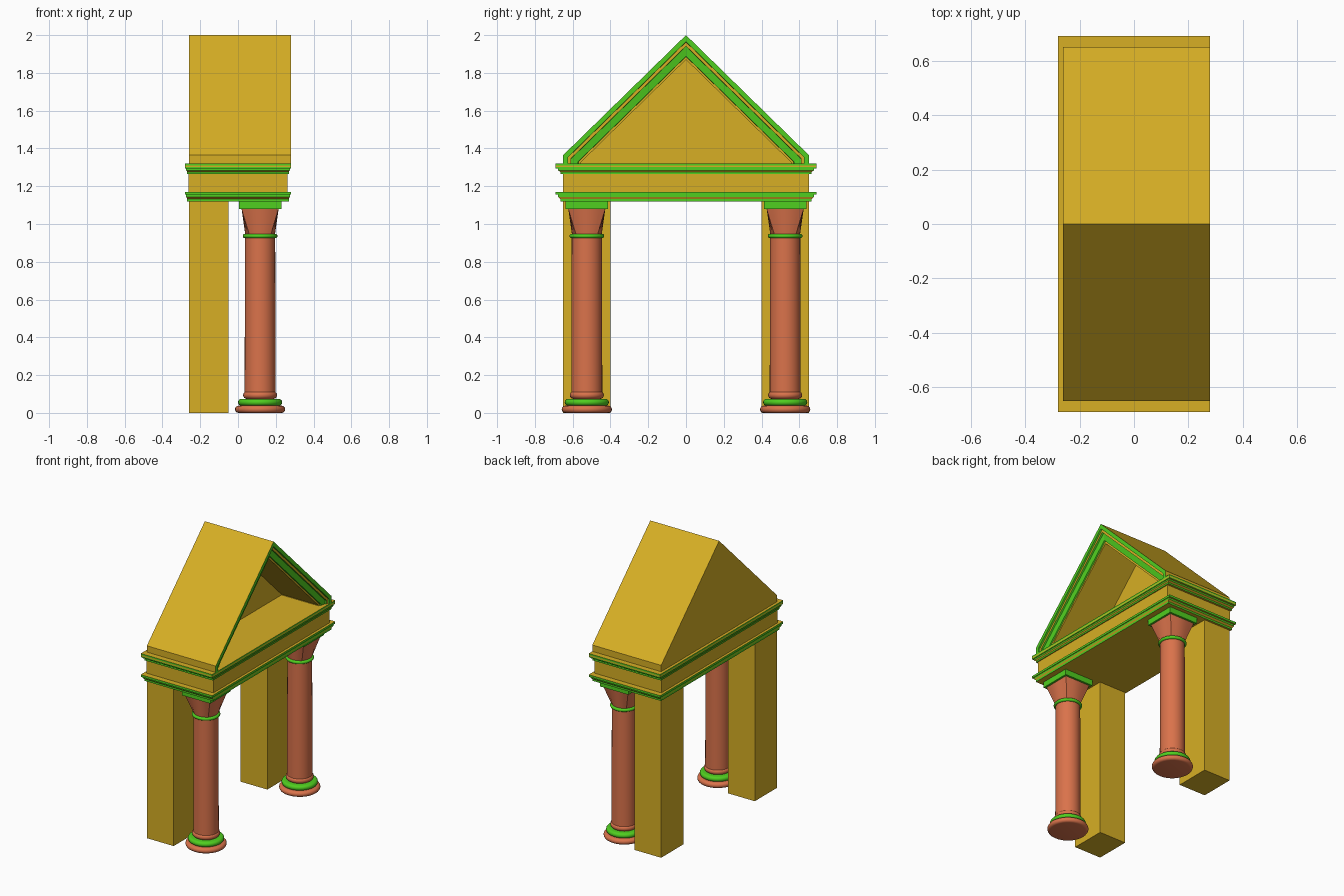
import bpy, bmesh, math

if "Cube" in bpy.data.objects:
    bpy.data.objects.remove(bpy.data.objects["Cube"])


def material(name, rgb):
    m = bpy.data.materials.new(name)
    m.diffuse_color = (*rgb, 1)
    m.use_nodes = True
    m.node_tree.nodes["Principled BSDF"].inputs["Base Color"].default_value = m.diffuse_color
    return m


MATS = [material("golden stone", (0.68, 0.43, 0.018)),
        material("green trim", (0.08, 0.62, 0.014)),
        material("terracotta", (0.70, 0.17, 0.07))]
GOLD, GREEN, RED = 0, 1, 2


def loft(name, rings, colours, closed=True, start=None, end=None, smooth=False):
    """Join point rings with bands; each band and end cap has its own colour."""
    bm = bmesh.new()
    rows = [[bm.verts.new(p) for p in r] for r in rings]
    n = len(rows[0])
    for a, b, c in zip(rows, rows[1:], colours):
        for i in range(n if closed else n - 1):
            j = (i + 1) % n
            bm.faces.new((a[i], a[j], b[j], b[i])).material_index = c
    for cap, row in ((start, rows[0]), (end, rows[-1])):
        if cap is not None:
            bm.faces.new(row).material_index = cap
    bmesh.ops.recalc_face_normals(bm, faces=bm.faces)
    me = bpy.data.meshes.new(name)
    bm.to_mesh(me)
    bm.free()
    for m in MATS:
        me.materials.append(m)
    ob = bpy.data.objects.new(name, me)
    bpy.context.collection.objects.link(ob)
    if smooth:
        bpy.ops.object.select_all(action='DESELECT')
        ob.select_set(True)
        bpy.context.view_layer.objects.active = ob
        bpy.ops.object.shade_smooth_by_angle(angle=math.radians(35))
    return ob


def rect(x0, x1, y0, y1, z):
    return [(x0, y0, z), (x1, y0, z), (x1, y1, z), (x0, y1, z)]


def box(name, x0, x1, y0, y1, z0, z1, c):
    loft(name, [rect(x0, x1, y0, y1, z) for z in (z0, z1)], [c],
         start=c, end=c)


SEG = 32
ANGLES = [math.tau * (i + 0.5) / SEG - math.pi / SEG for i in range(SEG)]


def circle(cx, cy, r, z):
    return [(cx + r * math.cos(a), cy + r * math.sin(a), z) for a in ANGLES]


def square(cx, cy, h, z):
    out = []
    for a in ANGLES:
        c, s = math.cos(a), math.sin(a)
        k = h / max(abs(c), abs(s))
        out.append((cx + c * k, cy + s * k, z))
    return out


def roll(name, cx, cy, r, z0, z1, colour):
    """Rounded ring moulding of a column."""
    h = (z1 - z0) / 2
    rings = []
    for i in range(9):
        t = math.pi * (i / 8 - 0.5)
        rings.append(circle(cx, cy, r - h + h * math.cos(t), z0 + h + h * math.sin(t)))
    loft(name, rings, [colour] * 8, start=colour, end=colour, smooth=True)


# Columns in front, square piers behind
CX = 0.117
for side, s in (("left", -1), ("right", 1)):
    cy = 0.525 * s
    roll(f"column_foot_{side}", CX, cy, 0.133, 0.0, 0.038, RED)
    roll(f"column_green_roll_{side}", CX, cy, 0.117, 0.038, 0.074, GREEN)
    roll(f"column_upper_roll_{side}", CX, cy, 0.090, 0.074, 0.114, RED)
    loft(f"column_shaft_{side}", [circle(CX, cy, 0.082, 0.09), circle(CX, cy, 0.080, 0.94)],
         [RED], start=RED, end=RED, smooth=True)
    roll(f"column_collar_{side}", CX, cy, 0.092, 0.925, 0.948, GREEN)
    loft(f"column_capital_{side}", [circle(CX, cy, 0.078, 0.94), square(CX, cy, 0.098, 1.08)],
         [RED], start=RED, end=RED, smooth=True)
    box(f"column_abacus_{side}", CX - 0.112, CX + 0.112, cy - 0.112, cy + 0.112,
        1.08, 1.125, GREEN)
    box(f"pier_{side}", -0.26, -0.05, cy - 0.125, cy + 0.125, 0, 1.125, GOLD)

# Entablature: (overhang, height, colour of the band leading up to this point)
PROFILE = [(0.015, 1.12, GOLD), (0.015, 1.133, GREEN), (0.028, 1.143, GOLD),
           (0.028, 1.155, GREEN), (0.040, 1.155, GOLD), (0.040, 1.17, GREEN),
           (0.0, 1.17, GOLD), (0.0, 1.265, GOLD),
           (0.015, 1.265, GOLD), (0.015, 1.276, GREEN), (0.028, 1.284, GOLD),
           (0.028, 1.295, GREEN), (0.040, 1.295, GOLD), (0.040, 1.302, GREEN),
           (0.040, 1.310, GOLD), (0.040, 1.32, GREEN), (0.0, 1.32, GOLD)]
rings = []
for o, z, c in PROFILE:
    hx, hy = 0.262 + 0.45 * o, 0.65 + o
    rings.append(rect(-hx, hx, -hy, hy, z))
loft("entablature", rings, [c for _, _, c in PROFILE[1:]], start=GOLD, end=GOLD)


# Gable roof: outline inset by d, at depth x
def gable(d, x):
    y = 0.65 - 0.7 * d
    z = max(1.3205, 2 - d - 0.977 * y)
    return [(x, -y, 1.32), (x, -y, z), (x, 0, 2 - d), (x, y, z), (x, y, 1.32)]


STEPS = [(0.0, -0.26, GOLD), (0.0, 0.28, GOLD), (0.035, 0.28, GREEN),
         (0.037, 0.268, GREEN), (0.058, 0.268, GOLD), (0.060, 0.256, GREEN),
         (0.112, 0.250, GREEN), (0.114, 0.240, GREEN), (0.130, 0.240, GOLD),
         (0.130, -0.05, GOLD)]
loft("gable_roof", [gable(d, x) for d, x, _ in STEPS], [c for _, _, c in STEPS[1:]],
     closed=False, start=GOLD, end=GOLD)
